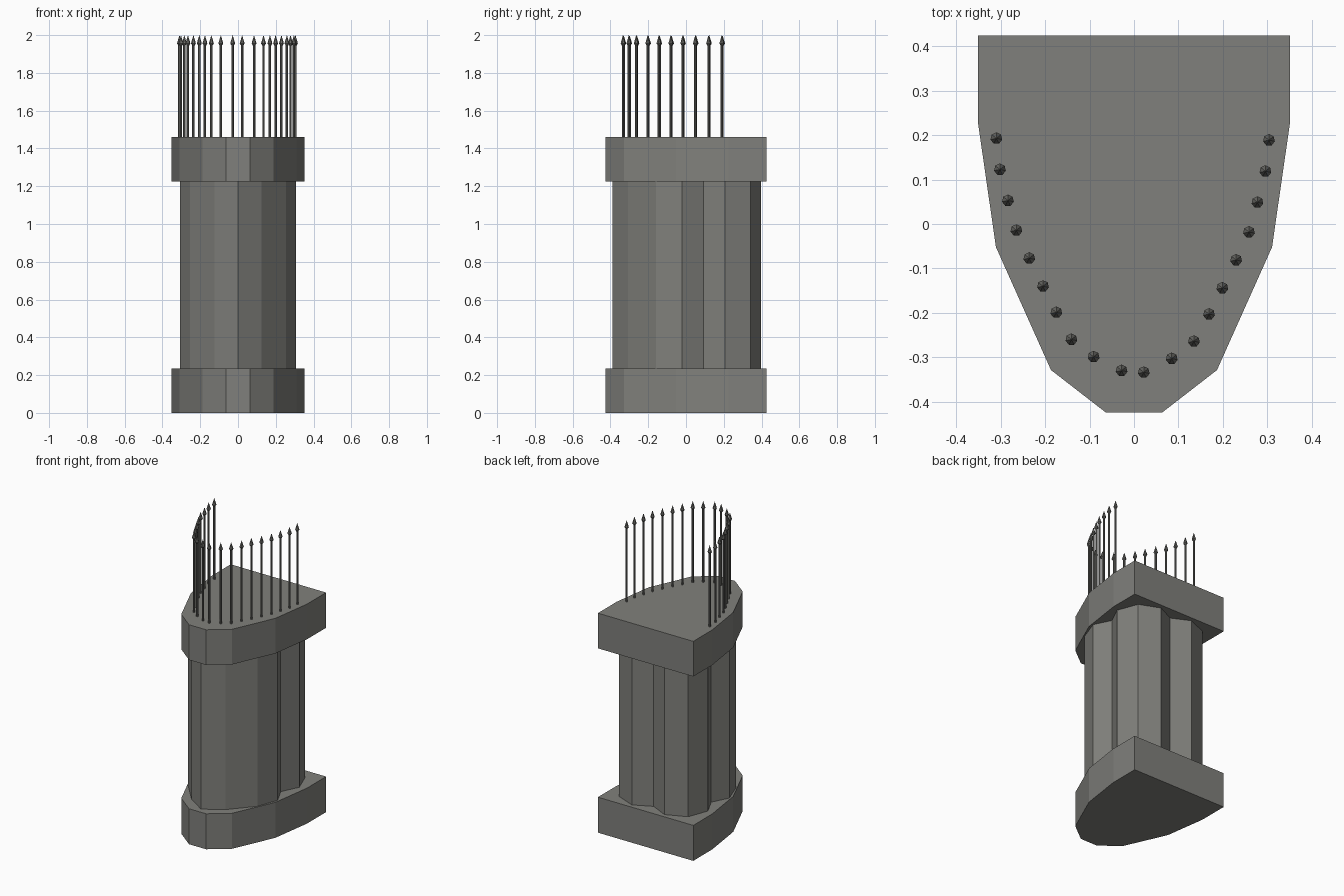
import bpy, bmesh, math

if "Cube" in bpy.data.objects:
    bpy.data.objects.remove(bpy.data.objects["Cube"])


def material(name, rgb):
    m = bpy.data.materials.new(name)
    m.diffuse_color = (*rgb, 1)
    m.use_nodes = True
    m.node_tree.nodes["Principled BSDF"].inputs["Base Color"].default_value = m.diffuse_color
    return m


stone = material("grey stone", (0.216, 0.216, 0.2))
iron = material("dark iron", (0.15, 0.15, 0.138))


def make_object(name, bm, mat):
    bmesh.ops.recalc_face_normals(bm, faces=bm.faces)
    me = bpy.data.meshes.new(name)
    bm.to_mesh(me)
    bm.free()
    me.materials.append(mat)
    ob = bpy.data.objects.new(name, me)
    bpy.context.collection.objects.link(ob)
    return ob


def prism(name, half, z0, z1, mat):
    """Mirror a right-hand half outline across x = 0 and extrude it upward."""
    outline = half + [(-x, y) for x, y in reversed(half) if x > 0]
    bm = bmesh.new()
    base = bm.faces.new([bm.verts.new((x, y, z0)) for x, y in outline])
    top = bmesh.ops.extrude_face_region(bm, geom=[base], use_keep_orig=True)
    verts = [v for v in top["geom"] if isinstance(v, bmesh.types.BMVert)]
    bmesh.ops.translate(bm, verts=verts, vec=(0, 0, z1 - z0))
    return make_object(name, bm, mat)


def spike(name, x, y, profile, mat, sides=7):
    """Lathe a (radius, z) profile and close it with a point."""
    bm = bmesh.new()
    rings = []
    for r, z in profile[:-1]:
        rings.append([bm.verts.new((x + r * math.sin(2 * math.pi * i / sides),
                                    y + r * math.cos(2 * math.pi * i / sides), z))
                      for i in range(sides)])
    tip = bm.verts.new((x, y, profile[-1][1]))
    bm.faces.new(rings[0])
    for a, b in zip(rings, rings[1:]):
        for i in range(sides):
            j = (i + 1) % sides
            bm.faces.new((a[i], a[j], b[j], b[i]))
    for i in range(sides):
        bm.faces.new((rings[-1][i], rings[-1][(i + 1) % sides], tip))
    return make_object(name, bm, mat)


# Base and cap slabs share one shield-shaped outline
slab = [(0.063, -0.425), (0.187, -0.329), (0.311, -0.052), (0.351, 0.225), (0.351, 0.425)]
prism("base_slab", slab, 0.0, 0.236, stone)
prism("cap_slab", slab, 1.226, 1.46, stone)

# Clustered shaft: broad front lobe and two rounded lobes at the back
shaft = [(0, -0.388), (0.125, -0.308), (0.255, -0.16), (0.306, -0.02), (0.25, 0.092),
         (0.306, 0.207), (0.255, 0.342), (0.12, 0.398), (0, 0.34)]
prism("shaft", shaft, 0.23, 1.23, stone)

# Row of iron spikes around the front and sides of the cap
spike_profile = [(0.0065, 1.45), (0.0065, 1.945), (0.0135, 1.956), (0, 2.0)]
spots = [(0.307, 0.193), (0.299, 0.123), (0.281, 0.053), (0.262, -0.014), (0.233, -0.077),
         (0.202, -0.14), (0.172, -0.199), (0.138, -0.26), (0.088, -0.299), (0.025, -0.33)]
for n, (x, y) in enumerate(spots):
    for side, label in ((1, "right"), (-1, "left")):
        spike(f"spike_{label}_{n + 1}", side * x - 0.003, y - 0.002 * side - 0.002,
              spike_profile, iron)
